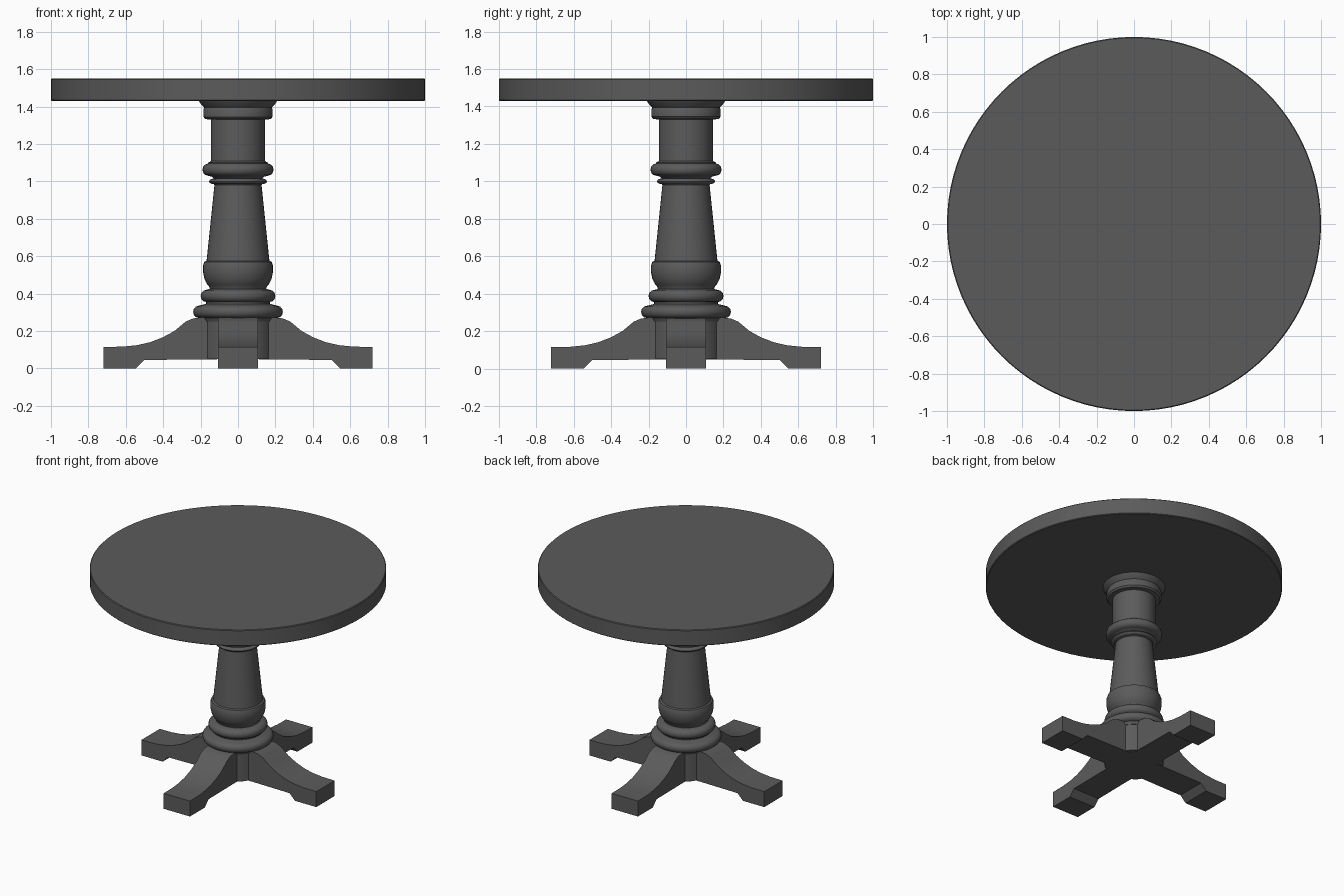
import bpy, bmesh, math
from mathutils import Matrix

cube = bpy.data.objects.get("Cube")
if cube:
    bpy.data.objects.remove(cube, do_unlink=True)

wood = bpy.data.materials.new("dark grey wood")
wood.use_nodes = True
GREY = (0.105, 0.105, 0.105, 1)
wood.diffuse_color = GREY
wood.node_tree.nodes["Principled BSDF"].inputs["Base Color"].default_value = GREY


def finish(name, bm, angle=35):
    bmesh.ops.recalc_face_normals(bm, faces=bm.faces)
    mesh = bpy.data.meshes.new(name)
    bm.to_mesh(mesh)
    bm.free()
    mesh.materials.append(wood)
    obj = bpy.data.objects.new(name, mesh)
    bpy.context.collection.objects.link(obj)
    bpy.ops.object.select_all(action='DESELECT')
    obj.select_set(True)
    bpy.context.view_layer.objects.active = obj
    bpy.ops.object.shade_smooth_by_angle(angle=math.radians(angle))
    return obj


def lathe(name, profile, sides):
    """Turn a (radius, height) profile around z and cap both ends."""
    bm = bmesh.new()
    rings = []
    for r, z in profile:
        rings.append([bm.verts.new((r * math.cos(i * math.tau / sides),
                                    r * math.sin(i * math.tau / sides), z))
                      for i in range(sides)])
    for a, b in zip(rings, rings[1:]):
        for i in range(sides):
            j = (i + 1) % sides
            bm.faces.new((a[i], a[j], b[j], b[i]))
    bm.faces.new(rings[0])
    bm.faces.new(rings[-1])
    return finish(name, bm)


def bead(radius, low, high, depth=0.03, steps=6):
    """Rounded moulding as profile points."""
    mid, half = (low + high) / 2, (high - low) / 2
    angles = [math.pi * (k / steps - 0.5) for k in range(steps + 1)]
    return [(radius - depth + depth * math.cos(a), mid + half * math.sin(a))
            for a in angles]


# Round top
lathe("table_top", [(0.995, 1.43), (1, 1.435), (1, 1.545), (0.995, 1.55)], 96)

# Turned pedestal
column = [(0.2, 0.25)]
column += bead(0.24, 0.27, 0.335)
column += [(0.17, 0.345)]
column += bead(0.2, 0.355, 0.42)
column += [(0.15, 0.425), (0.155, 0.44), (0.165, 0.45), (0.18, 0.48),
           (0.187, 0.515), (0.187, 0.55), (0.18, 0.57), (0.168, 0.575),
           (0.126, 0.98)]
column += bead(0.155, 0.985, 1.015, 0.025)
column += [(0.14, 1.025)]
column += bead(0.19, 1.03, 1.095)
column += [(0.16, 1.1), (0.145, 1.108), (0.145, 1.33), (0.175, 1.333),
           (0.185, 1.345), (0.185, 1.385), (0.18, 1.395), (0.2, 1.415),
           (0.21, 1.43)]
lathe("pedestal", column, 40)

# Block that joins the legs
lathe("leg_hub", [(0.2, 0.05), (0.2, 0.272)], 16)

# Swept legs: side outline extruded across its width
outline = [(0, 0.05), (0.5, 0.045), (0.545, 0), (0.72, 0), (0.72, 0.115),
           (0.62, 0.116), (0.54, 0.124), (0.47, 0.14), (0.4, 0.167),
           (0.34, 0.2), (0.28, 0.25), (0.24, 0.267), (0.2, 0.272), (0, 0.272)]
HALF_WIDTH = 0.108
for n, side in enumerate(("left", "back", "right", "front")):
    bm = bmesh.new()
    face = bm.faces.new([bm.verts.new((x, -HALF_WIDTH, z)) for x, z in outline])
    new = bmesh.ops.extrude_face_region(bm, geom=[face])["geom"]
    bmesh.ops.translate(bm, vec=(0, 2 * HALF_WIDTH, 0),
                        verts=[v for v in new if isinstance(v, bmesh.types.BMVert)])
    bm.transform(Matrix.Rotation(n * math.pi / 2, 4, 'Z'))
    finish(side + "_leg", bm, 30)
